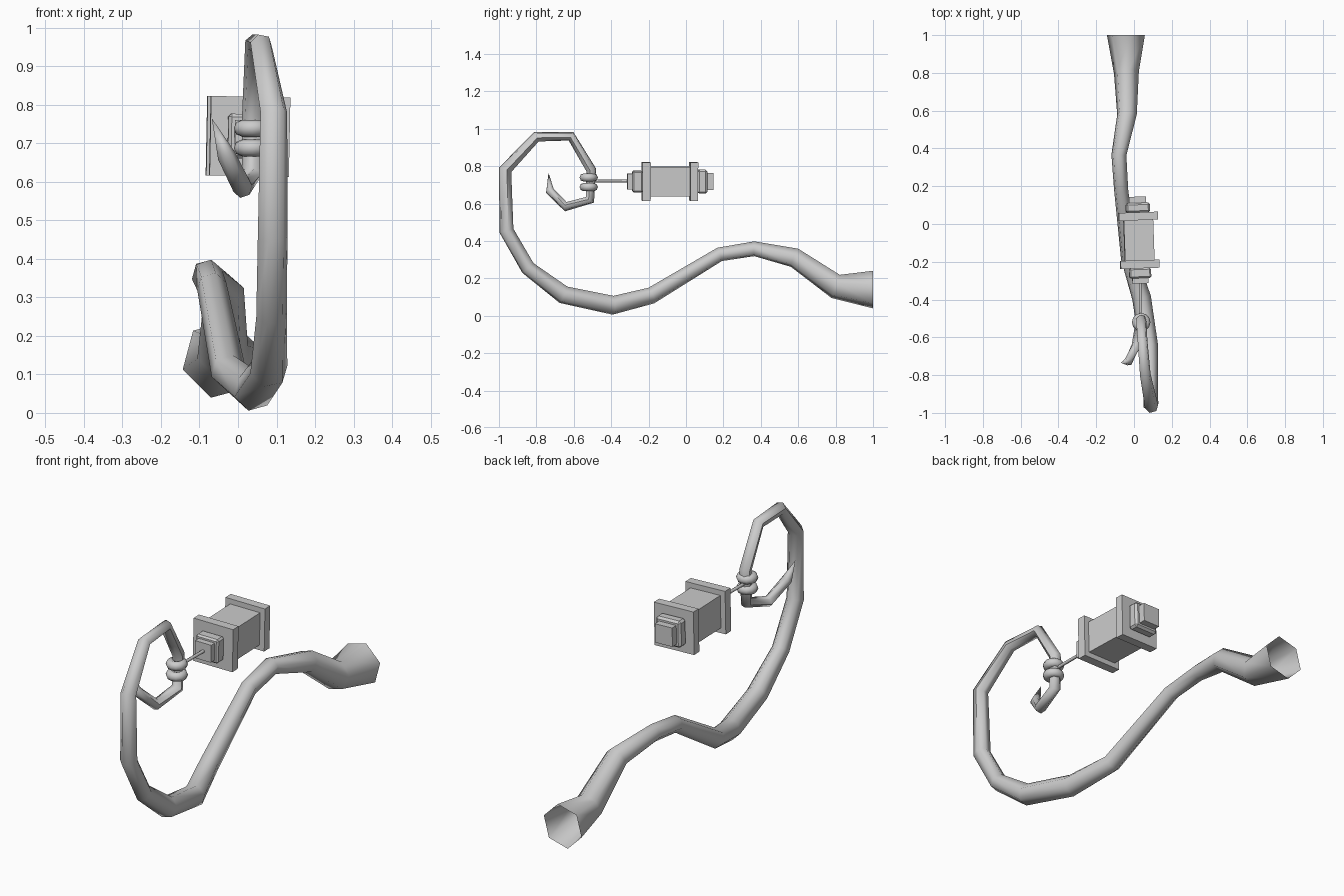
import bpy, bmesh, math
from mathutils import Vector, Matrix

if "Cube" in bpy.data.objects:
    bpy.data.objects.remove(bpy.data.objects["Cube"])


def finish(name, bm, smooth=None):
    bmesh.ops.recalc_face_normals(bm, faces=bm.faces)
    me = bpy.data.meshes.new(name)
    bm.to_mesh(me)
    bm.free()
    ob = bpy.data.objects.new(name, me)
    bpy.context.collection.objects.link(ob)
    if smooth:
        bpy.ops.object.select_all(action='DESELECT')
        bpy.context.view_layer.objects.active = ob
        ob.select_set(True)
        bpy.ops.object.shade_smooth_by_angle(angle=math.radians(smooth))
    return ob


# Tail: hexagonal tube along a path of (x, y, z, radius), open at the root
path = [
    (-.043, 1.0, .14, .104), (-.04, .80, .157, .068), (-.037, .58, .31, .054),
    (-.08, .365, .358, .041), (-.068, .18, .328, .039), (-.025, -.185, .108, .046),
    (.04, -.39, .056, .052), (.08, -.655, .112, .050), (.087, -.845, .255, .041),
    (.09, -.96, .455, .040), (.093, -.967, .78, .036), (.06, -.80, .957, .029),
    (.045, -.615, .96, .027), (.038, -.507, .78, .028), (.036, -.513, .62, .027),
    (.012, -.643, .583, .026), (-.03, -.728, .668, .024), (-.068, -.735, .765, 0),
]
pts = [Vector(p[:3]) for p in path]
bm = bmesh.new()
rings = []
for i, p in enumerate(pts[:-1]):
    out = (pts[i + 1] - p).normalized()
    t = (out + (p - pts[i - 1]).normalized()).normalized() if i else Vector((0, -1, 0))
    u = (Vector((1, 0, 0)) - t * t.x).normalized()
    v = t.cross(u)
    ring = []
    for k in range(6):
        a = math.radians(60 * k + 15)
        ring.append(bm.verts.new(p + (u * math.cos(a) + v * math.sin(a)) * path[i][3]))
    rings.append(ring)
for a, b in zip(rings, rings[1:]):
    for k in range(6):
        j = (k + 1) % 6
        bm.faces.new((a[k], a[j], b[j], b[k]))
tip = bm.verts.new(pts[-1])
for k in range(6):
    bm.faces.new((rings[-1][k], rings[-1][(k + 1) % 6], tip))
finish("tail", bm, 62)


# Rings wrapped around the tail above the hook
def torus(name, centre, major, minor, n=12, m=8):
    bm = bmesh.new()
    grid = []
    for i in range(n):
        a = math.tau * i / n
        row = []
        for j in range(m):
            b = math.tau * j / m
            r = major + minor * math.cos(b)
            row.append(bm.verts.new(Vector(centre) + Vector(
                (r * math.cos(a), r * math.sin(a), minor * math.sin(b)))))
        grid.append(row)
    for i in range(n):
        for j in range(m):
            bm.faces.new((grid[i][j], grid[(i + 1) % n][j],
                          grid[(i + 1) % n][(j + 1) % m], grid[i][(j + 1) % m]))
    return finish(name, bm, 62)


for name, z in (("upper_ring", .739), ("lower_ring", .688)):
    torus(name, (.038, -.52, z), .027, .022)

# Lantern: square blocks stacked along y, slightly turned
turn = Matrix.Translation((.03, -.2, .718)) @ Matrix.Rotation(.035, 4, 'Z') @ Matrix.Rotation(.02, 4, 'Y')


def block(name, y0, y1, half, bevel=0):
    bm = bmesh.new()
    bmesh.ops.create_cube(bm, size=1)
    for v in bm.verts:
        v.co = Vector((v.co.x * 2 * half, (y0 + y1) / 2 + v.co.y * (y1 - y0) + .2,
                       v.co.z * 2 * half))
    if bevel:
        bmesh.ops.bevel(bm, geom=bm.edges[:], offset=bevel, segments=1, affect='EDGES')
    bm.transform(turn)
    return finish(name, bm)


block("front_cap_tip", -.315, -.285, .042)
block("front_cap", -.287, -.233, .058, .008)
block("front_plate", -.235, -.192, .103)
block("lantern_body", -.194, .022, .078)
block("back_plate", .02, .062, .103)
block("back_cap", .06, .112, .064, .010)
block("back_cap_tip", .11, .145, .045)

# Thin rod joining the lantern to the rings
bm = bmesh.new()
bmesh.ops.create_cone(bm, cap_ends=True, segments=6, radius1=.008, radius2=.008, depth=.19)
bm.transform(Matrix.Translation((.034, -.395, .72)) @ Matrix.Rotation(math.pi / 2, 4, 'X'))
finish("hanging_rod", bm, 62)
